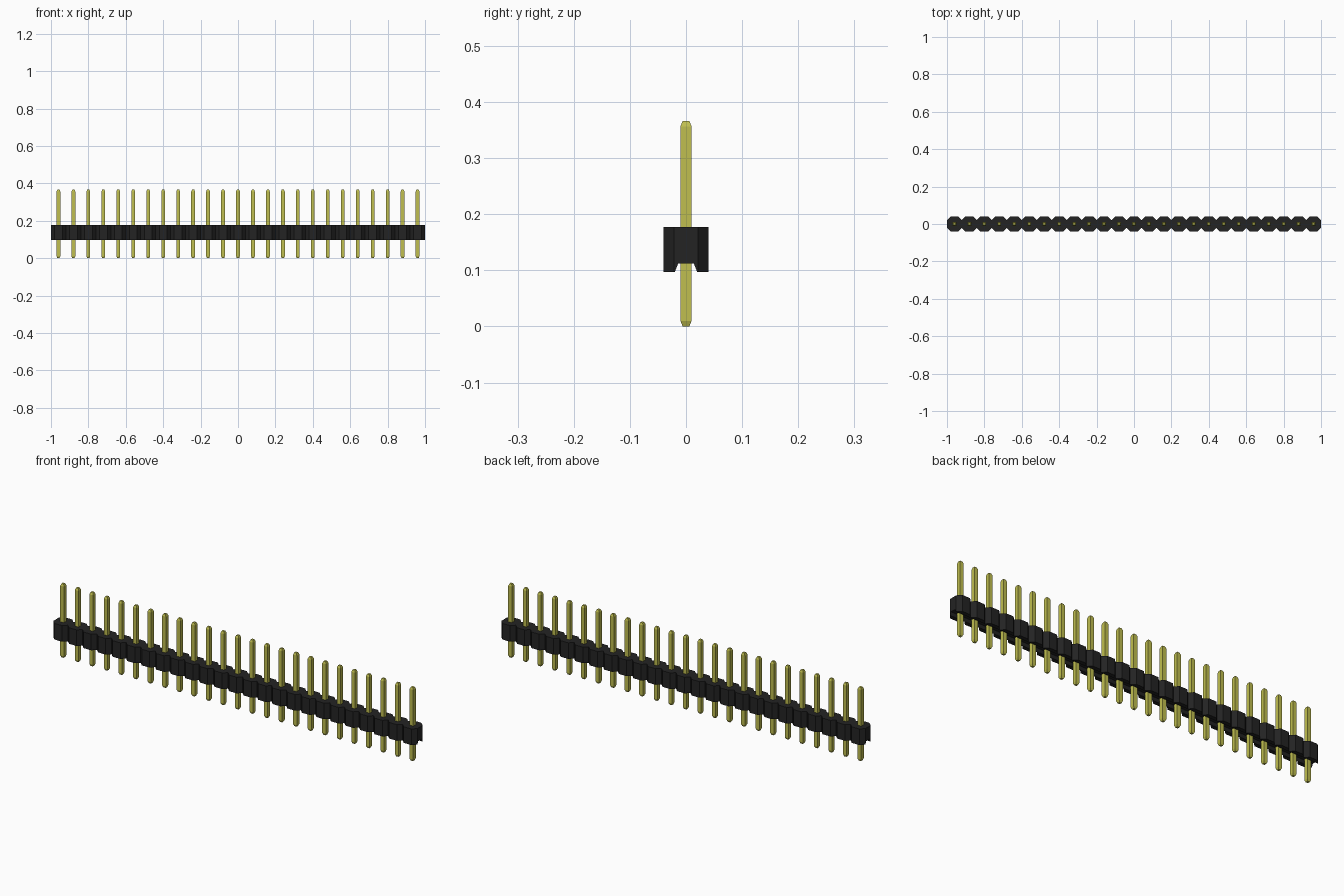
import bpy
import bmesh
from mathutils import Vector

if "Cube" in bpy.data.objects:
    bpy.data.objects.remove(bpy.data.objects["Cube"])

COUNT, PITCH = 25, 0.08
HALF = PITCH / 2
Z_LOW, Z_HIGH, PIN_TOP = 0.097, 0.177, 0.366


def make_material(name, color):
    mat = bpy.data.materials.new(name)
    mat.use_nodes = True
    mat.diffuse_color = color
    shader = mat.node_tree.nodes["Principled BSDF"]
    shader.inputs["Base Color"].default_value = color
    shader.inputs["Roughness"].default_value = 0.6
    return mat


def add_object(name, bm, mat):
    bmesh.ops.recalc_face_normals(bm, faces=bm.faces)
    mesh = bpy.data.meshes.new(name)
    bm.to_mesh(mesh)
    bm.free()
    mesh.materials.append(mat)
    obj = bpy.data.objects.new(name, mesh)
    bpy.context.collection.objects.link(obj)
    return obj


def repeat(obj):
    # one copy per pin along the row
    mod = obj.modifiers.new("Row", 'ARRAY')
    mod.count = COUNT
    mod.use_relative_offset = False
    mod.use_constant_offset = True
    mod.constant_offset_displace = (PITCH, 0, 0)
    obj.location.x = -PITCH * (COUNT - 1) / 2


black = make_material("black plastic", (0.017, 0.017, 0.017, 1))
gold = make_material("gold metal", (0.53, 0.52, 0.08, 1))

# Housing cell: channel-shaped section, grooved underneath
right_half = [(0.014, 0.112), (0.02, Z_LOW), (HALF, Z_LOW), (HALF, Z_HIGH)]
section = right_half + [(-y, z) for y, z in reversed(right_half)]
bm = bmesh.new()
face = bm.faces.new([bm.verts.new((-HALF, y, z)) for y, z in section])
extruded = bmesh.ops.extrude_face_region(bm, geom=[face])["geom"]
bmesh.ops.translate(bm, vec=(PITCH, 0, 0),
                    verts=[v for v in extruded if isinstance(v, bmesh.types.BMVert)])

# Chamfer the four upright corners of the cell
for sx in (-1, 1):
    for sy in (-1, 1):
        cut = bmesh.ops.bisect_plane(
            bm, geom=bm.verts[:] + bm.edges[:] + bm.faces[:], dist=1e-6,
            plane_co=Vector((sx * HALF, sy * 0.021, 0)),
            plane_no=Vector((sx, sy, 0)), clear_outer=True)
        rim = [e for e in cut["geom_cut"] if isinstance(e, bmesh.types.BMEdge)]
        bmesh.ops.edgenet_fill(bm, edges=rim)
repeat(add_object("housing", bm, black))

# Square pin with tapered tips
bm = bmesh.new()
rings = []
for z, r in ((0, 0.006), (0.01, 0.01), (PIN_TOP - 0.01, 0.01), (PIN_TOP, 0.006)):
    rings.append([bm.verts.new((x * r, y * r, z))
                  for x, y in ((-1, -1), (1, -1), (1, 1), (-1, 1))])
for low, high in zip(rings, rings[1:]):
    for i in range(4):
        j = (i + 1) % 4
        bm.faces.new((low[i], low[j], high[j], high[i]))
bm.faces.new(rings[0][::-1])
bm.faces.new(rings[-1])
repeat(add_object("pins", bm, gold))
